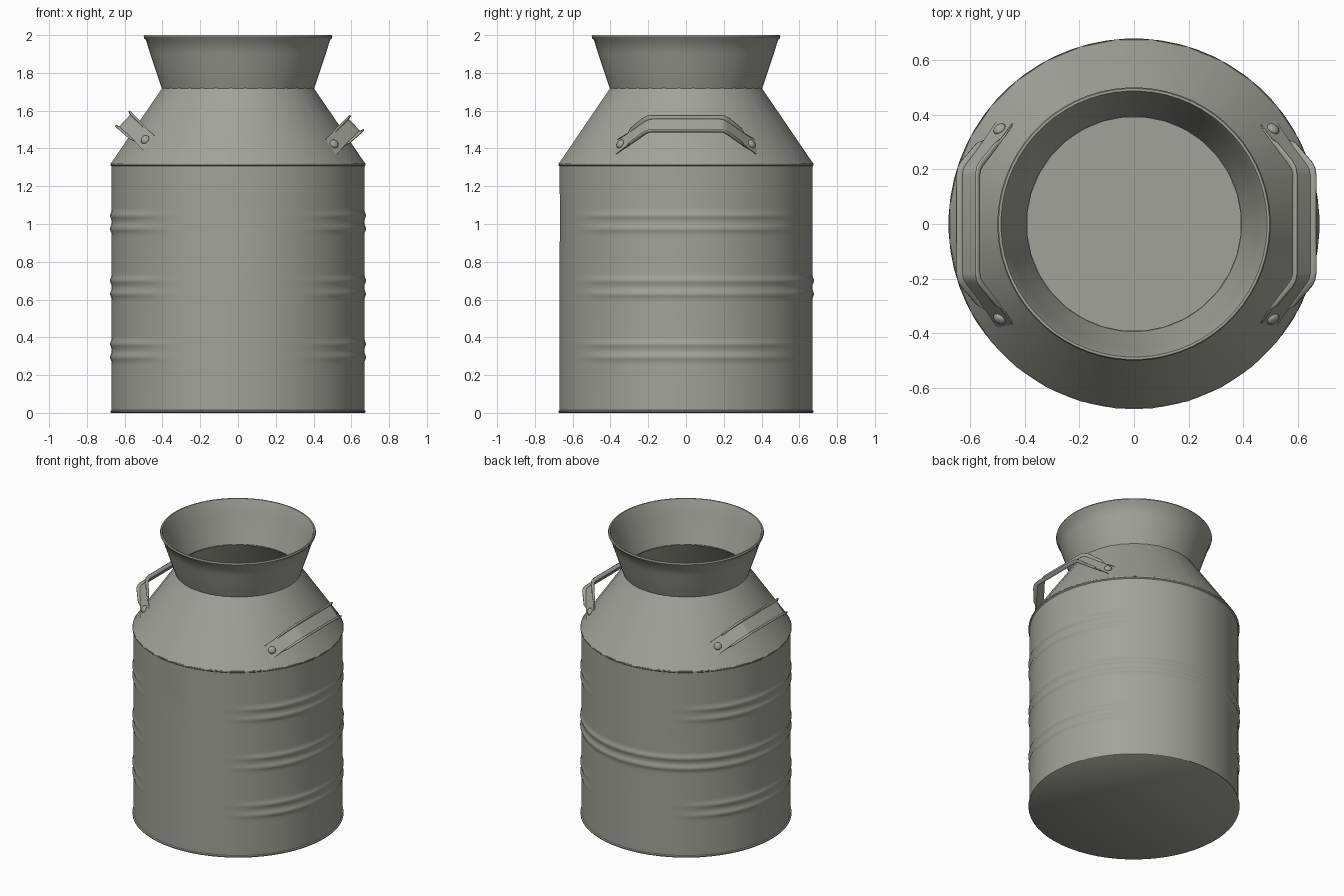
import bpy, bmesh, math
from mathutils import Vector

cube = bpy.data.objects.get("Cube")
if cube:
    bpy.data.objects.remove(cube, do_unlink=True)

steel = bpy.data.materials.new("dull_steel")
steel.use_nodes = True
colour = (0.36, 0.365, 0.325, 1)
steel.diffuse_color = colour
steel.node_tree.nodes["Principled BSDF"].inputs["Base Color"].default_value = colour


def finish(name, bm, angle=40):
    bmesh.ops.recalc_face_normals(bm, faces=bm.faces)
    mesh = bpy.data.meshes.new(name)
    bm.to_mesh(mesh)
    bm.free()
    mesh.materials.append(steel)
    obj = bpy.data.objects.new(name, mesh)
    bpy.context.collection.objects.link(obj)
    bpy.ops.object.select_all(action='DESELECT')
    obj.select_set(True)
    bpy.context.view_layer.objects.active = obj
    bpy.ops.object.shade_smooth_by_angle(angle=math.radians(angle))
    return obj


def lathe(name, profile, segs, closed=False, offset=None, angle=40):
    """Revolve (radius, z) points; a radius of zero becomes a pole."""
    bm = bmesh.new()
    rings = []
    for r, z in profile:
        if r == 0:
            rings.append([bm.verts.new((0, 0, z))] * segs)
            continue
        ring = []
        for i in range(segs):
            a = (i + 0.5) * math.tau / segs
            rr = r + (offset(a, r, z) if offset else 0)
            ring.append(bm.verts.new((rr * math.cos(a), rr * math.sin(a), z)))
        rings.append(ring)
    pairs = list(zip(rings, rings[1:]))
    if closed:
        pairs.append((rings[-1], rings[0]))
    for lo, hi in pairs:
        for i in range(segs):
            j = (i + 1) % segs
            bm.faces.new(dict.fromkeys((lo[i], lo[j], hi[j], hi[i])))
    return finish(name, bm, angle)


# Pressed double beads fade out at the front; the middle one crosses the back
BEADS = (0.33, 0.665, 1.01)


def bead_offset(a, r, z):
    if r < 0.665 or z < 0.1 or z > 1.25:
        return 0
    side = min(1, max(0, (abs(math.cos(a)) - 0.5) / 0.35))
    total = 0
    for k, centre in enumerate(BEADS):
        fade = 1 if k == 1 and math.sin(a) > 0 else side
        for s in (-1, 1):
            total += 0.009 * fade * math.exp(-((z - centre - s * 0.035) / 0.016) ** 2)
    # Shallow vertical dent on the front
    front = math.exp(-((a - 1.48 * math.pi) / 0.1) ** 2)
    return total - 0.005 * front * math.exp(-((z - 1.05) / 0.18) ** 2)


# Body: base lip, beaded wall, top lip, inner wall and floor
wall = [(0.67, 0.1)]
for centre in BEADS:
    wall += [(0.67, centre + k * 0.0117) for k in range(-7, 8)]
body = [(0, 0), (0.672, 0), (0.677, 0.004), (0.677, 0.01), (0.67, 0.014)] + wall
body += [(0.67, 1.26), (0.67, 1.306), (0.677, 1.312), (0.677, 1.32),
         (0.655, 1.32), (0.655, 0.02), (0, 0.02)]
lathe("body", body, 64, offset=bead_offset)

# Conical shoulder
lathe("shoulder", [(0.678, 1.318), (0.403, 1.72), (0.392, 1.72), (0.655, 1.318)],
      32, closed=True, angle=30)

# Flared neck with a rolled rim
lathe("neck", [(0.402, 1.715), (0.408, 1.73), (0.435, 1.81), (0.465, 1.9), (0.488, 1.975),
               (0.497, 1.982), (0.5, 1.991), (0.496, 2.0), (0.487, 2.0), (0.48, 1.985),
               (0.455, 1.9), (0.425, 1.81), (0.397, 1.73), (0.392, 1.715)],
      64, closed=True)

# Handle path: y, rise, half width, lip height
HALF = [(0.395, -0.048, 0.022, 0), (0.385, -0.038, 0.038, 0), (0.365, -0.019, 0.046, 0),
        (0.31, 0.033, 0.044, 0), (0.285, 0.058, 0.044, 0.016), (0.215, 0.13, 0.044, 0.022),
        (0.2, 0.142, 0.044, 0.022), (0.18, 0.147, 0.044, 0.022)]
PATH = HALF + [(-y, u, w, l) for y, u, w, l in reversed(HALF)]


def handle(name, side, x, z):
    out = Vector((0.73 * side, 0, 0.68))
    across = Vector((0.68 * side, 0, -0.73))
    along = Vector((0, 1, 0))
    base = Vector((x * side, 0, z))
    bm = bmesh.new()
    rows = []
    for k, (y, u, w, lip) in enumerate(PATH):
        a, b = PATH[max(k - 1, 0)], PATH[min(k + 1, len(PATH) - 1)]
        tangent = (along * (b[0] - a[0]) + out * (b[1] - a[1])).normalized()
        normal = across.cross(tangent).normalized()
        if normal.dot(out) < 0:
            normal.negate()
        p = base + along * y + out * u
        section = ((-w - lip * 0.4, lip), (-w, 0), (w, 0), (w + lip * 0.4, lip))
        rows.append([bm.verts.new(p + across * s + normal * h) for s, h in section])
    for r0, r1 in zip(rows, rows[1:]):
        for i in range(3):
            bm.faces.new((r0[i], r0[i + 1], r1[i + 1], r1[i]))
    obj = finish(name, bm, 35)
    solid = obj.modifiers.new("thickness", 'SOLIDIFY')
    solid.thickness = 0.009
    solid.offset = 0

    # Domed rivets through both feet
    for end, s in (("front", -1), ("back", 1)):
        normal = (out + along * s).normalized()
        bm = bmesh.new()
        bmesh.ops.create_uvsphere(bm, u_segments=16, v_segments=8, radius=0.025)
        bmesh.ops.scale(bm, vec=(1, 1, 0.6), verts=bm.verts)
        bmesh.ops.rotate(bm, matrix=normal.to_track_quat('Z', 'Y').to_matrix(), verts=bm.verts)
        bmesh.ops.translate(bm, vec=base + along * 0.345 * s + normal * 0.004, verts=bm.verts)
        finish(name + "_rivet_" + end, bm)


handle("left_handle", 1, 0.507, 1.422)
handle("right_handle", -1, 0.49, 1.445)
